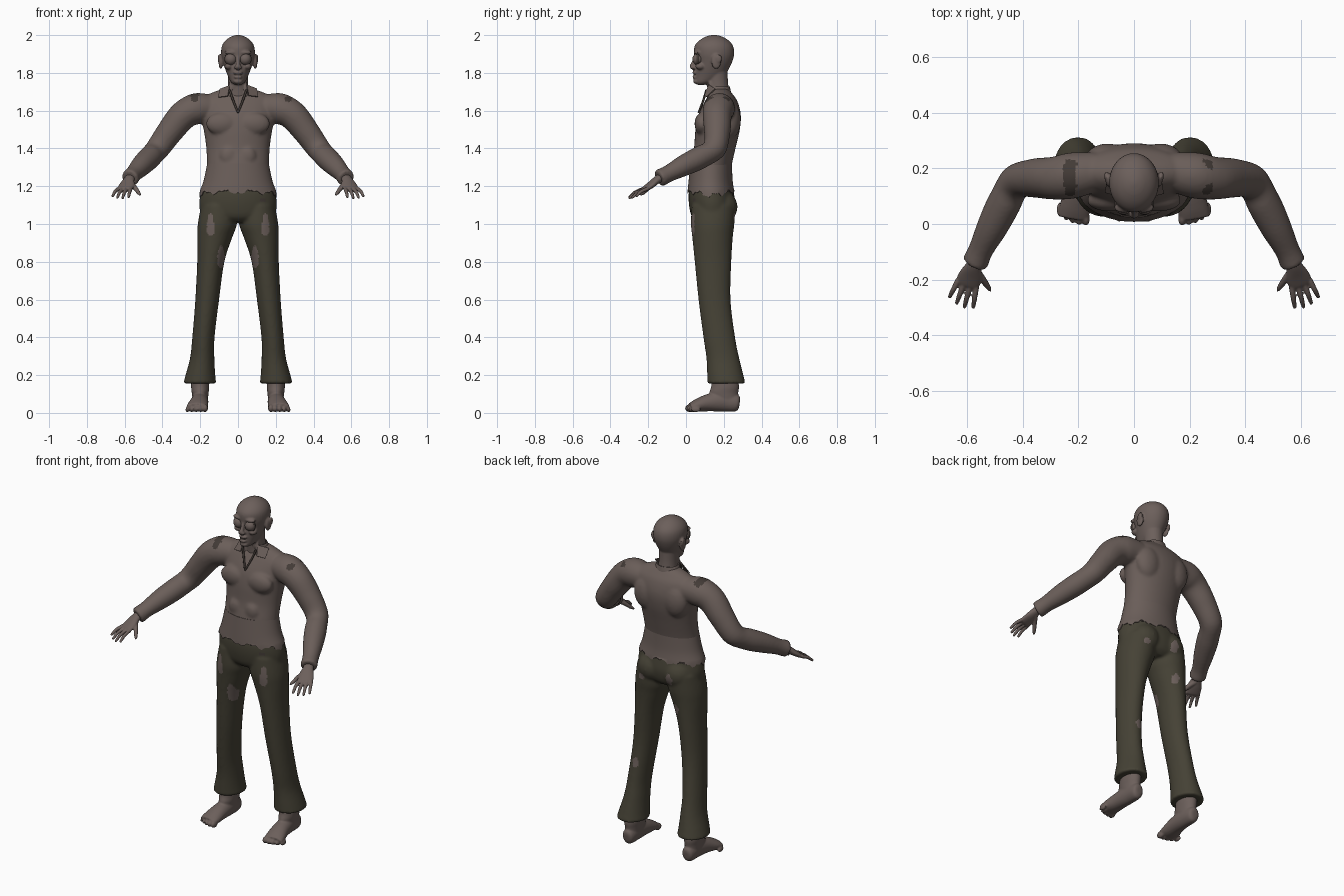
import bpy, bmesh, math
from mathutils import Vector, Matrix

if "Cube" in bpy.data.objects:
    bpy.data.objects.remove(bpy.data.objects["Cube"])


def material(name, rgb):
    m = bpy.data.materials.new(name)
    m.use_nodes = True
    m.diffuse_color = (*rgb, 1)
    m.node_tree.nodes["Principled BSDF"].inputs["Base Color"].default_value = (*rgb, 1)
    return m


SKIN = material("grey brown skin", (.15, .116, .105))
SHIRT = material("faded brown shirt", (.145, .112, .1))
TROUSERS = material("dark olive trousers", (.06, .054, .036))
DARK = material("dark torn cloth", (.055, .043, .037))


# Cross-sections are (centre, half axis u, half axis v) packed in nine numbers
def ring(z, half, y0, y1, x=0):
    return (x, (y0 + y1) / 2, z, half, 0, 0, 0, (y1 - y0) / 2, 0)


def tube(points, ref):
    rings = []
    for i, p in enumerate(points):
        a, b = points[max(i - 1, 0)], points[min(i + 1, len(points) - 1)]
        t = (Vector(b[:3]) - Vector(a[:3])).normalized()
        u = t.cross(Vector(ref)).normalized()
        rings.append((*p[:3], *(u * p[3]), *(u.cross(t) * p[-1])))
    return rings


def loft(bm, rings, n=28, steps=5, cap=True, hem=None):
    """Smoothly interpolate the cross-sections and skin them."""
    last, rows = len(rings) - 1, []
    for i in range(last):
        a, b, c, d = (rings[min(max(i + k, 0), last)] for k in (-1, 0, 1, 2))
        for s in range(steps + (i == last - 1)):
            t = s / steps
            r = [q + t * (e - p) / 2 + t * t * (2 * p - 5 * q + 4 * e - f) / 2
                 + t ** 3 * (3 * q - p - 3 * e + f) / 2 for p, q, e, f in zip(a, b, c, d)]
            c0, u, v = Vector(r[:3]), Vector(r[3:6]), Vector(r[6:])
            angles = [math.tau * k / n for k in range(n)]
            rows.append([bm.verts.new(c0 + u * math.cos(w) + v * math.sin(w)) for w in angles])
    if hem:
        for k, v in enumerate(rows[-1]):
            v.co.z += hem(math.tau * k / n)
    for p, q in zip(rows, rows[1:]):
        for k in range(n):
            bm.faces.new((p[k], p[k - 1], q[k - 1], q[k]))
    if cap:
        bm.faces.new(rows[0])
        bm.faces.new(rows[-1][::-1])


def blob(bm, centre, size):
    m = Matrix.Translation(centre) @ Matrix.Diagonal((*size, 1))
    bmesh.ops.create_uvsphere(bm, u_segments=20, v_segments=12, radius=1, matrix=m)


def mirror(bm):
    copy = bmesh.ops.duplicate(bm, geom=bm.verts[:] + bm.edges[:] + bm.faces[:])["geom"]
    for v in copy:
        if isinstance(v, bmesh.types.BMVert):
            v.co.x *= -1


def finish(bm, name, mats, voxel=0, smooth=3, thick=0):
    bmesh.ops.recalc_face_normals(bm, faces=bm.faces[:])
    me = bpy.data.meshes.new(name)
    bm.to_mesh(me)
    bm.free()
    ob = bpy.data.objects.new(name, me)
    bpy.context.collection.objects.link(ob)
    if thick:
        ob.modifiers.new("thickness", "SOLIDIFY").thickness = thick
    if voxel:
        r = ob.modifiers.new("blend", "REMESH")
        r.mode, r.voxel_size = "VOXEL", voxel
        s = ob.modifiers.new("soften", "SMOOTH")
        s.factor, s.iterations = .5, smooth
    if ob.modifiers:
        dg = bpy.context.evaluated_depsgraph_get()
        ob.data = bpy.data.meshes.new_from_object(ob.evaluated_get(dg))
        ob.modifiers.clear()
    ob.data.name = name
    ob.data.materials.clear()
    for m in mats:
        ob.data.materials.append(m)
    bpy.ops.object.select_all(action="DESELECT")
    ob.select_set(True)
    bpy.context.view_layer.objects.active = ob
    bpy.ops.object.shade_smooth_by_angle(angle=math.radians(50))
    return ob


def patch(ob, x, z, rx, rz, facing, slot):
    """Recolour the faces inside an oval that look along one direction."""
    for p in ob.data.polygons:
        c = p.center
        edge = 1 + .2 * math.sin(5 * math.atan2(c.z - z, c.x - x))
        if ((c.x - x) / rx) ** 2 + ((c.z - z) / rz) ** 2 < edge and p.normal.dot(Vector(facing)) > .2:
            p.material_index = slot


# Shirt: sleeves with cuffs, then the torso with its muscles
bm = bmesh.new()
loft(bm, tube([(.13, .19, 1.615, .07), (.22, .175, 1.61, .083), (.29, .165, 1.575, .077),
               (.36, .165, 1.49, .07), (.425, .15, 1.40, .063), (.465, .08, 1.355, .061),
               (.51, -.01, 1.31, .056), (.55, -.09, 1.268, .045), (.57, -.135, 1.245, .047),
               (.574, -.143, 1.241, .043)], (.3, 1, 1)))
blob(bm, (.085, .085, 1.53), (.085, .04, .06))
blob(bm, (.095, .235, 1.55), (.08, .055, .1))
blob(bm, (.05, .055, 1.36), (.045, .025, .05))
mirror(bm)
loft(bm, [ring(1.14, .18, .04, .23), ring(1.22, .172, .028, .23), ring(1.3, .165, .024, .24),
          ring(1.4, .168, .042, .262), ring(1.5, .182, .05, .285), ring(1.58, .2, .066, .29),
          ring(1.65, .2, .1, .272), ring(1.69, .15, .125, .245), ring(1.715, .08, .14, .225)], n=40)
shirt = finish(bm, "shirt", [SHIRT, DARK], .009, 4)
patch(shirt, -.23, 1.675, .022, .03, (-.2, -.6, .8), 1)
patch(shirt, .265, 1.66, .02, .014, (.2, -.5, .8), 1)

# Ragged shirt tail hanging over the waistband
bm = bmesh.new()
loft(bm, [ring(1.32, .163, .024, .243), ring(1.23, .182, .014, .247), ring(1.17, .204, .008, .256)],
     n=72, cap=False,
     hem=lambda a: .01 * math.sin(9 * a) + .006 * math.sin(23 * a) - .018 * abs(math.cos(a)) ** 6)
finish(bm, "shirt_tail", [SHIRT], thick=.004)

# Collar flaps, neckline edges and collar band
bm = bmesh.new()
flap = [(.045, .122, 1.735), (.098, .158, 1.715), (.105, .112, 1.672), (.055, .1, 1.678)]
bm.faces.new([bm.verts.new(p) for p in flap])
mirror(bm)
loft(bm, [ring(1.69, .082, .12, .24), ring(1.728, .062, .112, .232)], cap=False)
finish(bm, "collar", [SHIRT], thick=.005)
bm = bmesh.new()
loft(bm, tube([(.045, .108, 1.71, .006), (.024, .09, 1.65, .006), (0, .066, 1.59, .005)], (0, 1, 0)), n=8)
mirror(bm)
finish(bm, "neckline_edges", [DARK])

# Trousers: flared legs blended into the hips
LEG = [(1.1, .01, .195, .03, .26), (1.0, .006, .213, .026, .256), (.93, .03, .216, .033, .248),
       (.8, .072, .216, .046, .24), (.6, .1, .226, .066, .236), (.4, .124, .242, .092, .26),
       (.29, .125, .254, .108, .282), (.2, .12, .278, .112, .304), (.155, .115, .29, .113, .316)]
bm = bmesh.new()
loft(bm, [ring(z, (b - a) / 2, c, d, (a + b) / 2) for z, a, b, c, d in LEG])
blob(bm, (.085, .185, 1.09), (.09, .088, .09))
mirror(bm)
loft(bm, [ring(1.2, .188, .022, .245), ring(1.16, .199, .014, .254), ring(1.1, .205, .016, .262),
          ring(1.04, .19, .03, .25), ring(1.01, .12, .06, .22)], n=40)
trousers = finish(bm, "trousers", [TROUSERS, SKIN, DARK], .0085, 4)
FRONT, BACK = (0, -1, 0), (0, 1, 0)
for side in (-1, 1):
    patch(trousers, side * .145, .99, .021, .06, FRONT, 1)
    patch(trousers, side * .09, .82, .02, .06, FRONT, 1)
patch(trousers, .13, 1.125, .018, .01, FRONT, 2)
patch(trousers, -.07, 1.07, .025, .035, BACK, 1)
patch(trousers, -.1, .89, .02, .03, BACK, 1)
patch(trousers, .12, 1.04, .02, .02, BACK, 1)
patch(trousers, .17, .5, .018, .03, BACK, 1)

# Bare feet with toes
bm = bmesh.new()
loft(bm, tube([(.2, .284, .05, .014, .02), (.2, .27, .052, .034, .044), (.2, .2, .062, .042, .055),
               (.205, .12, .054, .048, .046), (.213, .06, .04, .055, .034),
               (.218, .022, .03, .055, .022)], (0, 0, 1)))
loft(bm, [ring(.04, .036, .16, .275, .2), ring(.1, .044, .125, .276, .2),
          ring(.15, .048, .135, .28, .2), ring(.26, .045, .14, .26, .195)])
for i in range(5):
    r = .021 - .0018 * i
    blob(bm, (.174 + .0235 * i, .02 + .004 * i * i / 2, r + .004), (r * .72, .026, r))
mirror(bm)
finish(bm, "feet", [SKIN], .0055, 2)

# Hands: palm, four fingers and a thumb
bm = bmesh.new()
loft(bm, tube([(.562, -.115, 1.255, .028, .024), (.576, -.15, 1.236, .029, .021),
               (.588, -.185, 1.208, .042, .018), (.6, -.215, 1.186, .043, .014),
               (.603, -.224, 1.18, .036, .009)], (0, 0, 1)))
along, across = Vector((.25, -.8, -.5)), Vector((-.95, -.32, 0))
knuckle = Vector((.6, -.213, 1.187))
for i, length in enumerate((.084, .1, .106, .094)):
    s = (i - 1.5) * .023
    a = knuckle + across * s
    b = knuckle + along * length + across * s * 1.35
    mid = a.lerp(b, .55) + Vector((0, 0, .008))
    loft(bm, tube([(*a, .0105), (*mid, .0095), (*b.lerp(mid, .1), .007), (*b, .003)], (0, 0, 1)), n=12)
loft(bm, tube([(.575, -.16, 1.222, .016), (.548, -.195, 1.195, .013),
               (.526, -.226, 1.165, .01), (.516, -.242, 1.152, .004)], (0, 0, 1)), n=12)
mirror(bm)
finish(bm, "hands", [SKIN], .0042, 2)

# Head: brow, cheeks, ears, then skull, neck, nose and lips
bm = bmesh.new()
blob(bm, (.036, .06, 1.908), (.036, .02, .012))
blob(bm, (.05, .075, 1.835), (.022, .026, .018))
blob(bm, (.091, .16, 1.86), (.012, .026, .04))
blob(bm, (.1, .172, 1.875), (.007, .018, .024))
blob(bm, (.011, .036, 1.829), (.009, .013, .009))
blob(bm, (.04, .13, 1.69), (.012, .014, .07))
mirror(bm)
loft(bm, [ring(1.737, .018, .06, .1), ring(1.75, .036, .047, .15), ring(1.78, .052, .047, .2),
          ring(1.82, .068, .048, .226), ring(1.86, .081, .05, .245), ring(1.9, .089, .043, .255),
          ring(1.94, .086, .045, .25), ring(1.97, .068, .068, .228), ring(1.992, .037, .105, .192),
          ring(2.001, .008, .14, .158)], n=36)
loft(bm, [ring(1.62, .075, .12, .235), ring(1.7, .056, .115, .228), ring(1.76, .052, .108, .222),
          ring(1.82, .055, .1, .22)])
loft(bm, tube([(0, .052, 1.892, .008), (0, .042, 1.86, .01), (0, .032, 1.833, .013),
               (0, .042, 1.82, .009)], (0, 1, 0)), n=16)
blob(bm, (0, .046, 1.802), (.026, .013, .007))
blob(bm, (0, .046, 1.778), (.023, .013, .008))
blob(bm, (0, .055, 1.755), (.024, .017, .014))
head = finish(bm, "head", [SKIN, DARK], .0055, 2)
patch(head, 0, 1.79, .024, .005, FRONT, 1)

# Bulging eyes with dark rims
for name, mat, y, r, depth in (("eyes", SKIN, .062, .031, .028), ("eye_rims", DARK, .063, .0345, .014)):
    bm = bmesh.new()
    blob(bm, (.038, y, 1.873), (r, depth, r))
    mirror(bm)
    finish(bm, name, [mat])
